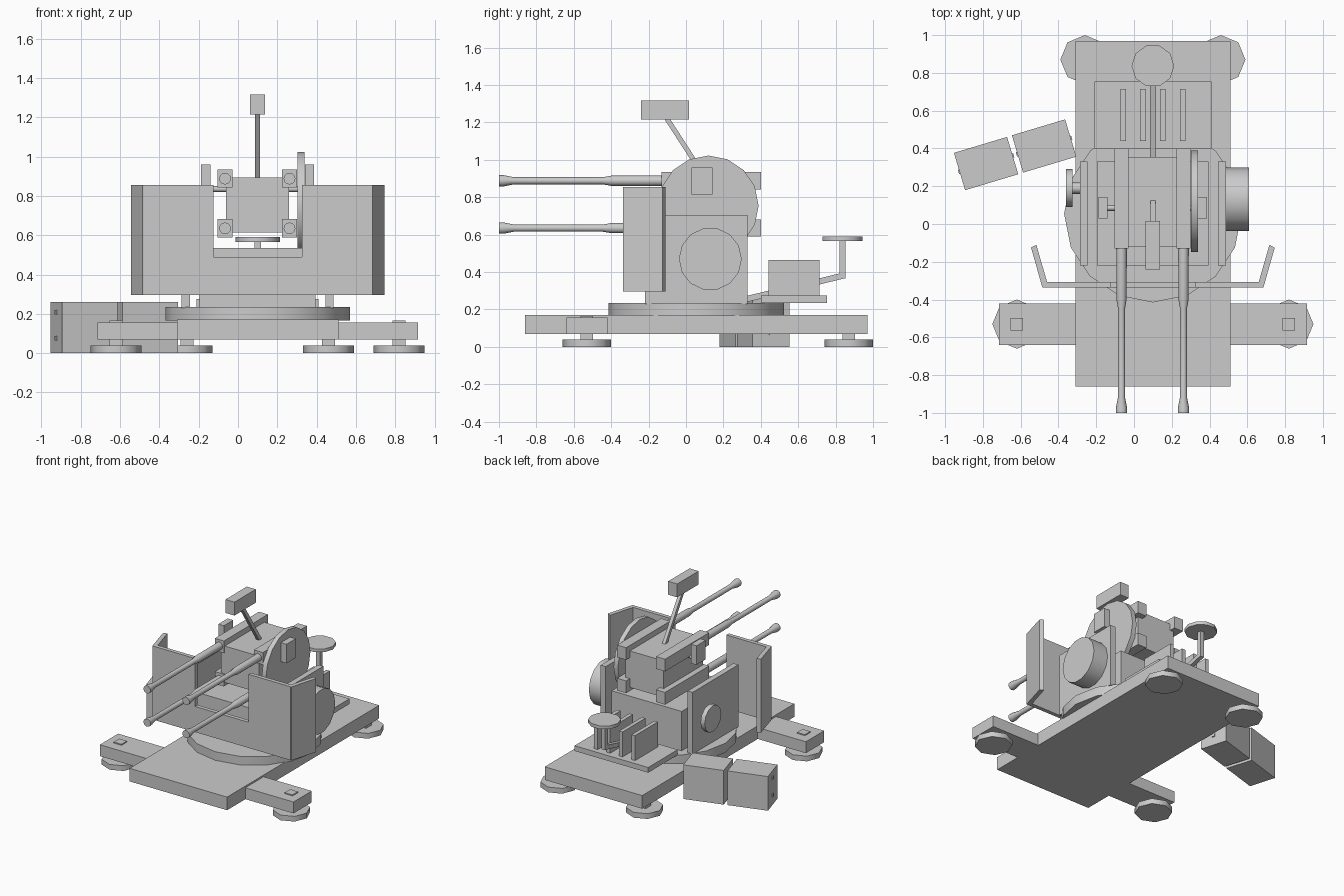
import bpy, bmesh, math
from mathutils import Vector, Matrix

if "Cube" in bpy.data.objects:
    bpy.data.objects.remove(bpy.data.objects["Cube"])

grey = bpy.data.materials.new("light_grey")
grey.use_nodes = True
COLOUR = (0.6, 0.6, 0.6, 1)
grey.diffuse_color = COLOUR
grey.node_tree.nodes["Principled BSDF"].inputs["Base Color"].default_value = COLOUR

CX = 0.1          # centre line of the mount
round_parts = []


def finish(name, bm):
    bmesh.ops.recalc_face_normals(bm, faces=bm.faces)
    mesh = bpy.data.meshes.new(name)
    bm.to_mesh(mesh)
    bm.free()
    mesh.materials.append(grey)
    obj = bpy.data.objects.new(name, mesh)
    bpy.context.collection.objects.link(obj)
    return obj


def box(name, x, y, z, matrix=Matrix()):
    """Box from (low, high) ranges, optionally moved by a matrix."""
    bm = bmesh.new()
    centre = Vector([(r[0] + r[1]) / 2 for r in (x, y, z)])
    size = [r[1] - r[0] for r in (x, y, z)]
    m = matrix @ Matrix.Translation(centre) @ Matrix.Diagonal((*size, 1))
    bmesh.ops.create_cube(bm, size=1, matrix=m)
    return finish(name, bm)


def lathe(name, start, direction, profile, sides):
    """Round part: (distance, radius) rings along a direction, capped."""
    bm = bmesh.new()
    turn = Vector(direction).to_track_quat('Z', 'Y').to_matrix().to_4x4()
    m = Matrix.Translation(start) @ turn
    rings = []
    for d, r in profile:
        angles = [2 * math.pi * i / sides for i in range(sides)]
        rings.append([bm.verts.new(m @ Vector((r * math.cos(a), r * math.sin(a), d)))
                      for a in angles])
    for a, b in zip(rings, rings[1:]):
        for i in range(sides):
            j = (i + 1) % sides
            bm.faces.new((a[i], a[j], b[j], b[i]))
    bm.faces.new(rings[0])
    bm.faces.new(rings[-1])
    obj = finish(name, bm)
    round_parts.append(obj)
    return obj


def disc(name, start, direction, length, radius, sides):
    return lathe(name, start, direction, [(0, radius), (length, radius)], sides)


def prism(name, outline, axis, low, high):
    """Extrude a flat outline along x, y or z."""
    bm = bmesh.new()
    def place(p, t):
        c = list(p)
        c.insert(axis, t)
        return bm.verts.new(c)
    face = bm.faces.new([place(p, low) for p in outline])
    new = bmesh.ops.extrude_face_region(bm, geom=[face])["geom"]
    shift = Vector((0, 0, 0))
    shift[axis] = high - low
    bmesh.ops.translate(bm, vec=shift, verts=[v for v in new if isinstance(v, bmesh.types.BMVert)])
    return finish(name, bm)


def strut(name, p, q, half):
    """Slanted square bar in the centre plane between two (y, z) points."""
    a, b = Vector(p), Vector(q)
    n = (b - a).normalized().orthogonal() * half
    return prism(name, [a + n, b + n, b - n, a - n], 0, CX - half, CX + half)


# Platform and outriggers
box("platform", (-0.31, 0.51), (-0.86, 0.97), (0.07, 0.17))
for side, label in ((-1, "right"), (1, "left")):
    inner, outer = CX + side * 0.40, CX + side * 0.815
    box("outrigger_" + label, sorted((inner, outer)), (-0.64, -0.42), (0.07, 0.157))
    for end, fx, fy, top in (("front", 0.72, -0.53, 0.165), ("rear", 0.36, 0.87, 0.1)):
        x = CX + side * fx
        disc(f"{end}_foot_{label}", (x, fy, 0), (0, 0, 1), 0.04, 0.13, 8)
        box(f"{end}_foot_post_{label}", (x - 0.033, x + 0.033),
            (fy - 0.033, fy + 0.033), (0.03, top))

# Turntable and carriage
disc("turntable", (CX, 0.055, 0.165), (0, 0, 1), 0.07, 0.47, 16)
box("carriage_body", (-0.195, 0.395), (-0.22, 0.33), (0.23, 0.535))
for side, label in ((-1, "right"), (1, "left")):
    box("side_plate_" + label, sorted((CX + side * 0.345, CX + side * 0.387)),
        (-0.22, 0.33), (0.23, 0.705))
    box("trunnion_block_" + label, sorted((CX + side * 0.24, CX + side * 0.287)),
        (0.03, 0.142), (0.815, 0.96))
disc("drive_drum", (0.48, 0.13, 0.47), (1, 0, 0), 0.13, 0.168, 14)
disc("side_hub", (-0.33, 0.19, 0.47), (1, 0, 0), 0.06, 0.03, 8)
disc("side_disc", (-0.36, 0.19, 0.47), (1, 0, 0), 0.035, 0.1, 12)
disc("trunnion_pin", (-0.17, 0.085, 0.835), (1, 0, 0), 0.52, 0.015, 8)
disc("elevation_wheel", (0.302, 0.12, 0.755), (1, 0, 0), 0.036, 0.268, 16)

# Shield with a notch and swept wings
half, notch = 0.58, 0.225
prism("shield", [(CX - half, 0.295), (CX + half, 0.295), (CX + half, 0.855),
                 (CX + notch, 0.855), (CX + notch, 0.49), (CX - notch, 0.49),
                 (CX - notch, 0.855), (CX - half, 0.855)], 1, -0.337, -0.307)
for side, label in ((-1, "right"), (1, "left")):
    outline = [(0.555, -0.325), (0.585, -0.337), (0.645, -0.125), (0.617, -0.11)]
    prism("shield_wing_" + label, [(CX + side * x, y) for x, y in outline], 2, 0.295, 0.855)

# Gun cradle, receivers and barrels
box("cradle", (-0.06, 0.26), (-0.12, 0.355), (0.615, 0.893))
barrel = [(0, 0.028), (0.27, 0.027), (0.315, 0.019), (0.79, 0.019), (0.845, 0.03), (0.87, 0.03)]
for x, label in ((-0.066, "right"), (0.262, "left")):
    for z, level in ((0.635, "lower"), (0.888, "upper")):
        box(f"receiver_{level}_{label}", (x - 0.038, x + 0.038), (-0.13, 0.4),
            (z - 0.046, z + 0.047))
        lathe(f"barrel_{level}_{label}", (x, -0.13, z), (0, -1, 0), barrel, 12)

# Sight
box("sight_box", (0.062, 0.138), (-0.24, 0.017), (1.215, 1.317))
strut("sight_arm", (-0.105, 1.225), (0.115, 0.885), 0.013)

# Rear seat
strut("seat_arm", (0.30, 0.25), (0.845, 0.382), 0.016)
box("seat_post", (CX - 0.016, CX + 0.016), (0.82, 0.852), (0.365, 0.57))
disc("seat", (CX, 0.837, 0.565), (0, 0, 1), 0.025, 0.113, 10)

# Rear rack with upright magazines
box("rack_plate", (-0.21, 0.41), (0.40, 0.755), (0.235, 0.275))
for i in range(4):
    x = -0.057 + i * 0.105
    box(f"rack_magazine_{i + 1}", (x - 0.015, x + 0.015), (0.44, 0.715), (0.27, 0.465))

# Ammunition boxes beside the mount
for i, (x, y) in enumerate(((-0.783, 0.32), (-0.476, 0.413)), 1):
    m = Matrix.Translation((x, y, 0)) @ Matrix.Rotation(math.radians(16.7), 4, 'Z')
    box(f"ammo_box_{i}", (-0.147, 0.147), (-0.103, 0.103), (0, 0.26), m)
    for side in (-1, 1):
        for z in (0.075, 0.208):
            box(f"ammo_box_{i}_latch", sorted((side * 0.14, side * 0.153)),
                (-0.012, 0.012), (z - 0.011, z + 0.011), m)

# Smooth the round walls while keeping rims sharp
bpy.ops.object.select_all(action='DESELECT')
for obj in round_parts:
    obj.select_set(True)
bpy.context.view_layer.objects.active = round_parts[0]
bpy.ops.object.shade_smooth_by_angle(angle=math.radians(46))
